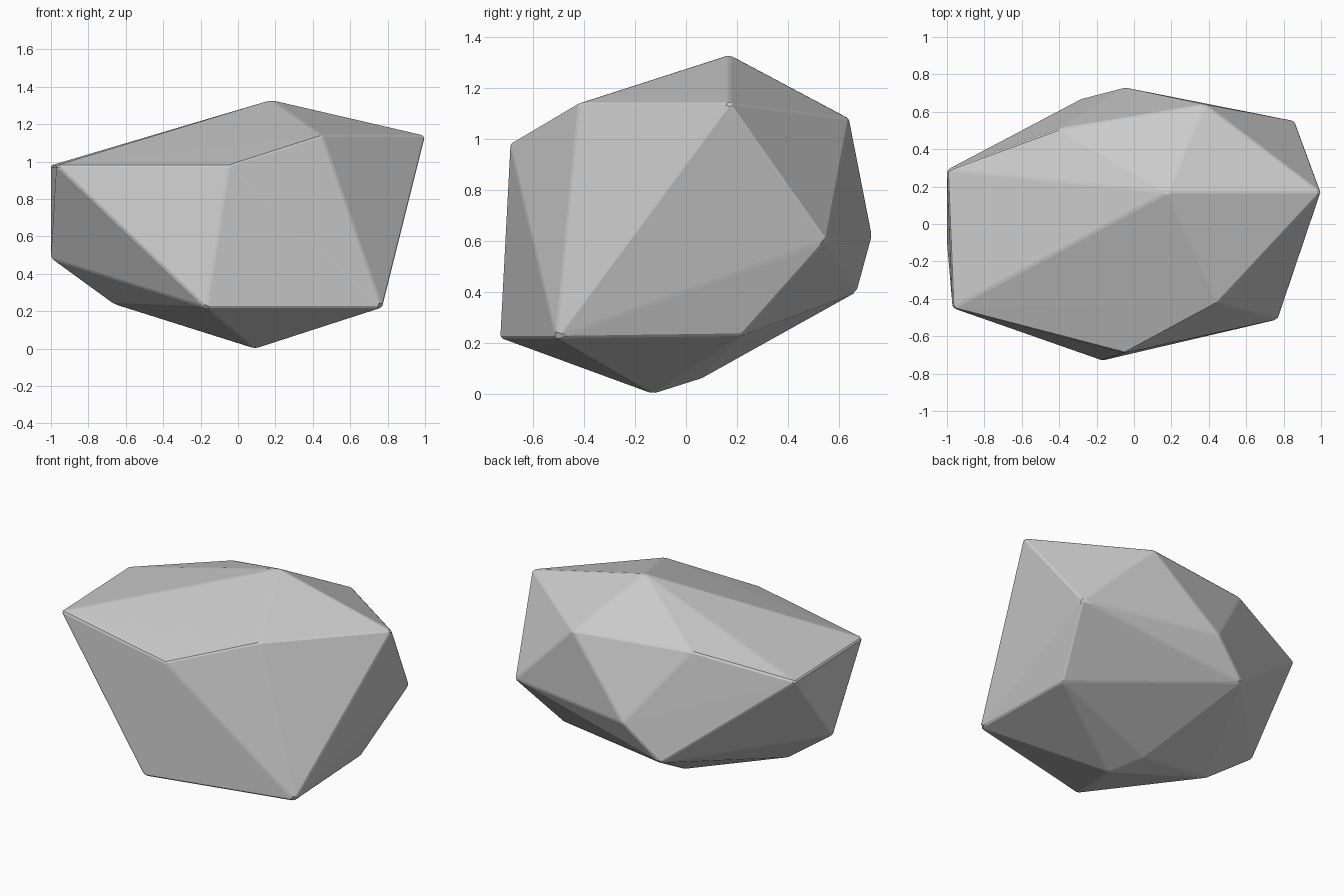
import bpy
import bmesh

cube = bpy.data.objects.get("Cube")
if cube:
    bpy.data.objects.remove(cube, do_unlink=True)

# Stone colour
stone = bpy.data.materials.new("grey stone")
stone.use_nodes = True
colour = (0.6, 0.6, 0.6, 1)
stone.diffuse_color = colour
stone.node_tree.nodes["Principled BSDF"].inputs["Base Color"].default_value = colour

# Corners of the boulder, wrapped in a convex hull
upper = [(0.18, 0.17, 1.33), (1.0, 0.17, 1.14), (0.45, -0.42, 1.14),
         (-0.05, -0.69, 0.98), (-0.97, -0.45, 0.98), (-1.0, 0.29, 0.98),
         (-0.4, 0.51, 1.1), (0.38, 0.64, 1.08)]
lower = [(0.86, 0.55, 0.6), (-0.05, 0.73, 0.62), (-0.28, 0.67, 0.4),
         (-1.0, -0.1, 0.48), (-0.67, -0.12, 0.24), (-0.17, -0.73, 0.22),
         (0.77, -0.51, 0.22), (0.74, 0.22, 0.23), (-0.03, 0.06, 0.06),
         (0.09, -0.13, 0)]
bm = bmesh.new()
for corner in upper + lower:
    bm.verts.new(corner)
bmesh.ops.convex_hull(bm, input=bm.verts[:])
bmesh.ops.recalc_face_normals(bm, faces=bm.faces[:])
mesh = bpy.data.meshes.new("boulder")
bm.to_mesh(mesh)
bm.free()
mesh.materials.append(stone)
boulder = bpy.data.objects.new("boulder", mesh)
bpy.context.collection.objects.link(boulder)

# Slightly worn edges
worn = boulder.modifiers.new("worn edges", "BEVEL")
worn.width = 0.008
worn.segments = 1
worn.limit_method = "ANGLE"
worn.angle_limit = 0.1
